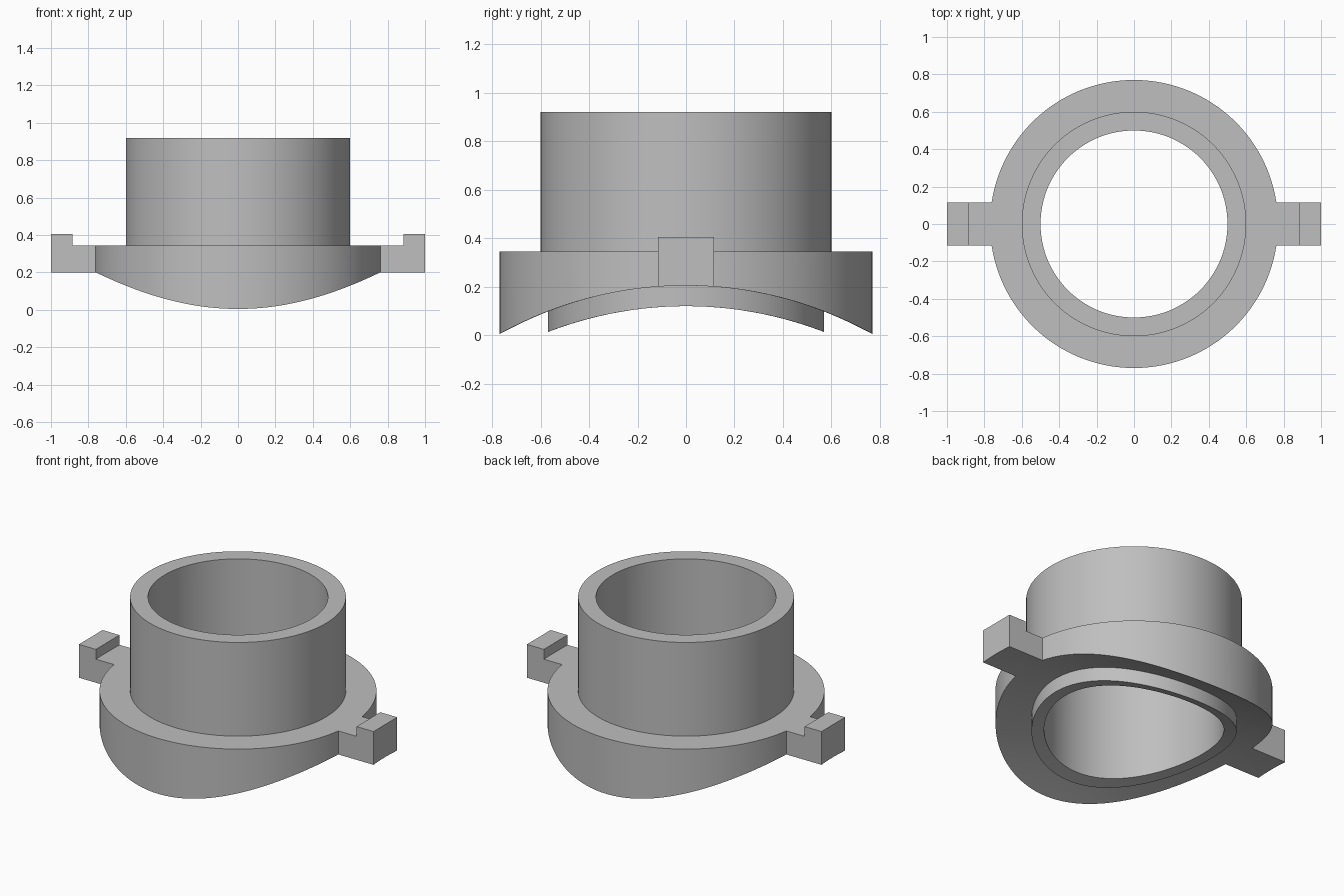
import bpy, bmesh
from math import cos, sin, pi, radians, sqrt

if "Cube" in bpy.data.objects:
    bpy.data.objects.remove(bpy.data.objects["Cube"])

# Single matte grey
grey = bpy.data.materials.new("plain grey")
grey.use_nodes = True
colour = (0.52, 0.52, 0.52, 1)
grey.diffuse_color = colour
grey.node_tree.nodes["Principled BSDF"].inputs["Base Color"].default_value = colour

SADDLE_R = 1.58      # radius of the pipe that the underside sits on
FLANGE_CROWN = 0.205
LIP_CROWN = 0.12
FLANGE_TOP = 0.345


def saddle(crown):
    """Height of a cylindrical saddle running along x."""
    return lambda y: crown - SADDLE_R + sqrt(SADDLE_R ** 2 - y * y)


def flat(z):
    return lambda y: z


def finish(name, bm):
    bmesh.ops.recalc_face_normals(bm, faces=bm.faces)
    mesh = bpy.data.meshes.new(name)
    bm.to_mesh(mesh)
    bm.free()
    mesh.materials.append(grey)
    obj = bpy.data.objects.new(name, mesh)
    bpy.context.collection.objects.link(obj)
    bpy.ops.object.select_all(action="DESELECT")
    obj.select_set(True)
    bpy.context.view_layer.objects.active = obj
    bpy.ops.object.shade_smooth_by_angle(angle=radians(30))
    return obj


def bridge(bm, a, b, closed):
    n = len(a)
    for i in range(n if closed else n - 1):
        j = (i + 1) % n
        bm.faces.new((a[i], a[j], b[j], b[i]))


# Collar: closed profile turned around z, with saddle-shaped lower edges
def build_collar(segments=128):
    lip, under = saddle(LIP_CROWN), saddle(FLANGE_CROWN)
    profile = [(0.5, lip), (0.57, lip), (0.57, under), (0.67, under),
               (0.77, under), (0.77, flat(FLANGE_TOP)), (0.6, flat(FLANGE_TOP)),
               (0.6, flat(0.92)), (0.5, flat(0.92))]
    bm = bmesh.new()
    rings = []
    for r, height in profile:
        ring = []
        for i in range(segments):
            a = 2 * pi * i / segments
            y = r * sin(a)
            ring.append(bm.verts.new((r * cos(a), y, height(y))))
        rings.append(ring)
    for i, ring in enumerate(rings):
        bridge(bm, ring, rings[(i + 1) % len(rings)], True)
    finish("flanged_collar", bm)


# Side tab: L-shaped profile swept across y, its underside on the saddle
def build_tab(name, side, steps=6, half=0.115):
    under = saddle(FLANGE_CROWN)
    top, tip = flat(FLANGE_TOP), flat(0.405)
    profile = [(0.755, under), (0.885, under), (1.0, under), (1.0, tip),
               (0.885, tip), (0.885, top), (0.755, top)]
    bm = bmesh.new()
    sections = []
    for k in range(steps + 1):
        y = half * (2 * k / steps - 1)
        sections.append([bm.verts.new((side * x, y, h(y))) for x, h in profile])
    for a, b in zip(sections, sections[1:]):
        bridge(bm, a, b, True)
    for end in (sections[0], sections[-1]):
        bm.faces.new(end)
    finish(name, bm)


build_collar()
build_tab("left_tab", 1)
build_tab("right_tab", -1)
